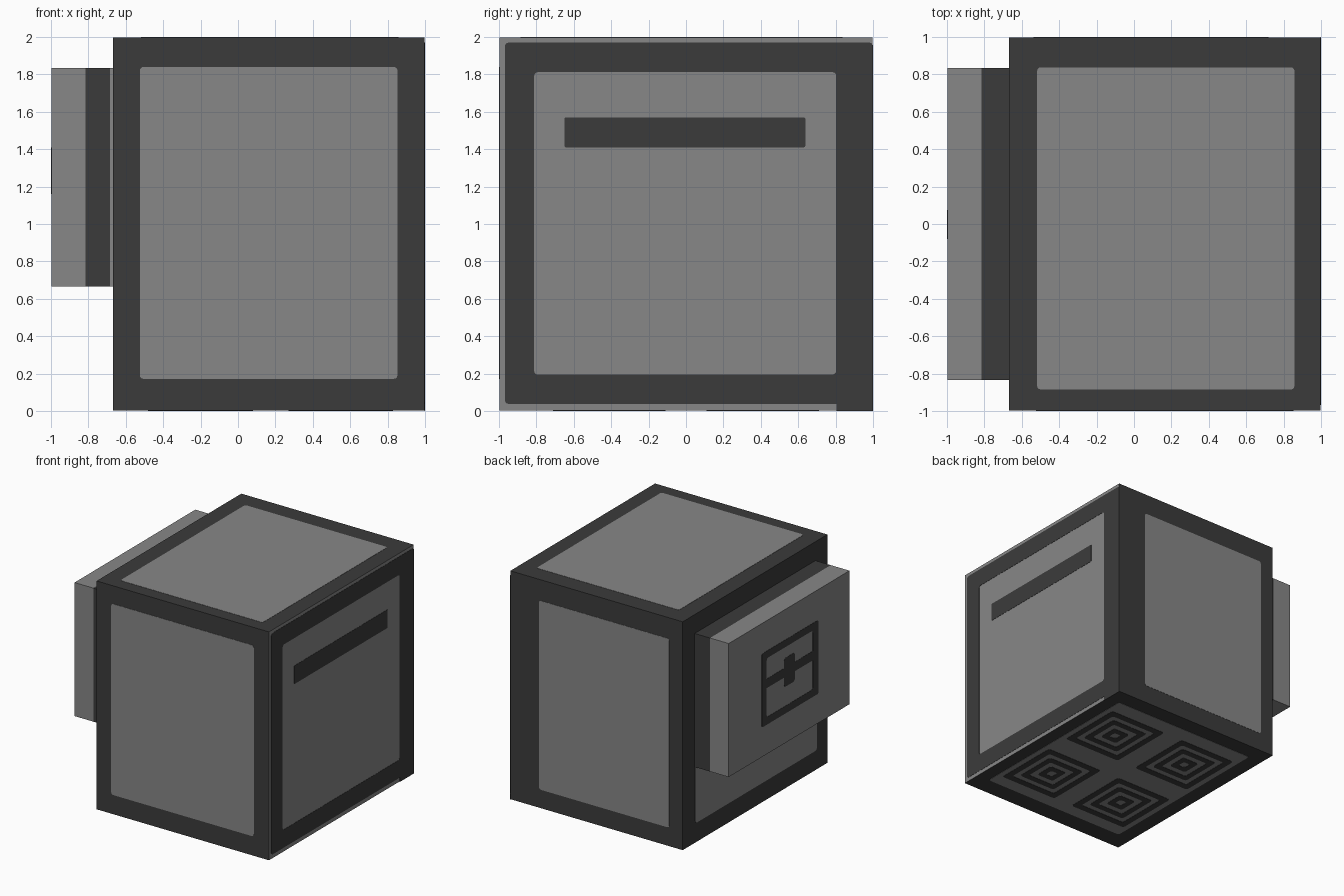
import bpy, bmesh, math
from mathutils import Vector

if "Cube" in bpy.data.objects:
    bpy.data.objects.remove(bpy.data.objects["Cube"])


def material(name, v):
    m = bpy.data.materials.new(name)
    m.diffuse_color = (v, v, v, 1)
    m.use_nodes = True
    m.node_tree.nodes["Principled BSDF"].inputs["Base Color"].default_value = m.diffuse_color
    return m


DARK = material("charcoal", 0.044)
LIGHT = material("mid grey", 0.242)
T = 0.002  # plate thickness


def finish(name, bm, mats):
    me = bpy.data.meshes.new(name)
    bm.to_mesh(me)
    bm.free()
    for m in mats:
        me.materials.append(m)
    ob = bpy.data.objects.new(name, me)
    bpy.context.collection.objects.link(ob)
    return ob


def box(name, lo, hi, mats):
    bm = bmesh.new()
    bmesh.ops.create_cube(bm, size=1)
    for v in bm.verts:
        v.co = [(a + b) / 2 + c * (b - a) for a, b, c in zip(lo, hi, v.co)]
    if len(mats) > 1:  # right-hand face takes the second colour
        bm.normal_update()
        for f in bm.faces:
            f.material_index = int(f.normal.x > 0.9)
    return finish(name, bm, mats)


def outline(rect, r, n=3):
    u0, u1, v0, v1 = rect
    pts = []
    for i, (cu, cv) in enumerate(((u1 - r, v1 - r), (u0 + r, v1 - r),
                                  (u0 + r, v0 + r), (u1 - r, v0 + r))):
        for k in range(n + 1):
            a = math.pi / 2 * (i + k / n)
            pts.append((cu + r * math.cos(a), cv + r * math.sin(a)))
    return pts


def plate(name, axis, sign, pos, rect, mat, hole=None, r=0.02):
    """Thin rounded plate (or frame, when hole is given) lying on a face."""
    bm = bmesh.new()

    def loop(rc, depth, rad):
        out = []
        for u, v in outline(rc, rad):
            c = [u, v]
            c.insert(axis, pos + sign * depth)
            out.append(bm.verts.new(c))
        return out

    def bridge(a, b):
        n = len(a)
        return [bm.faces.new((a[i], a[(i + 1) % n], b[(i + 1) % n], b[i]))
                for i in range(n)]

    low, top = loop(rect, 0, r), loop(rect, T, r)
    bridge(low, top)
    if hole:
        hlow, htop = loop(hole, 0, r), loop(hole, T, r)
        bridge(top, htop)
        bridge(htop, hlow)
        bridge(hlow, low)
    else:
        bm.faces.new(top)
        bm.faces.new(low)
    bmesh.ops.recalc_face_normals(bm, faces=bm.faces)
    return finish(name, bm, [mat])


# Main block and the attached side block
X0, X1 = -0.667, 1.0
box("main_block", (X0, -1 + T, 2 * T), (X1 - T, 1 - T, 2 - T), [DARK, LIGHT])
box("side_block_outer", (-1 + 2 * T, -0.833, 0.667), (-0.815, 0.833, 1.833), [LIGHT])
box("side_block_neck", (-0.815, -0.833, 0.667), (X0, 0.833, 1.833), [DARK])
plate("neck_edge_strip", 1, -1, -0.833, (-0.685, X0, 0.667, 1.833), LIGHT, r=0.001)

# Light panels on the front, back, top and left
plate("front_panel", 1, -1, -1 + T, (-0.525, 0.853, 0.172, 1.84), LIGHT)
plate("back_panel", 1, 1, 1 - T, (-0.538, 0.72, 0.165, 1.815), LIGHT)
plate("top_panel", 2, 1, 2 - T, (-0.518, 0.858, -0.885, 0.838), LIGHT)
plate("left_panel", 0, -1, X0, (-0.85, 0.825, 0.172, 1.82), LIGHT)

# Right face: dark frame, slot and lower corner patch
RX = X1 - T
plate("right_frame", 0, 1, RX, (-0.968, 1, 0.038, 1.97), DARK,
      hole=(-0.812, 0.803, 0.195, 1.812))
plate("right_slot", 0, 1, RX, (-0.65, 0.638, 1.41, 1.57), DARK, r=0.008)
plate("right_corner_patch", 0, 1, RX, (0.805, 1, 0, 0.05), DARK, r=0.001)

# Window symbol on the side block: frame, crossbar, hub
SX = -1 + 2 * T
plate("emblem_frame", 0, -1, SX, (-0.405, 0.38, 0.925, 1.568), DARK,
      hole=(-0.325, 0.312, 0.99, 1.505))
plate("emblem_bar", 0, -1, SX, (-0.335, 0.32, 1.245, 1.325), DARK, r=0.003)
plate("emblem_hub", 0, -1, SX - T / 2, (-0.08, 0.075, 1.16, 1.41), DARK, r=0.03)

# Underside: light panel with four sets of concentric dark frames
plate("base_panel", 2, -1, 2 * T, (-0.53, 0.88, -0.83, 0.855), LIGHT)


def around(cx, cy, s):
    return (cx - 0.28 * s, cx + 0.28 * s, cy - 0.30 * s, cy + 0.30 * s)


for cx in (-0.2, 0.55):
    for cy in (-0.41, 0.41):
        for i, (a, b) in enumerate(((1, 0.8), (0.64, 0.46), (0.29, 0.12))):
            plate(f"base_frame_{i + 1}", 2, -1, T, around(cx, cy, a), DARK,
                  hole=around(cx, cy, b))
